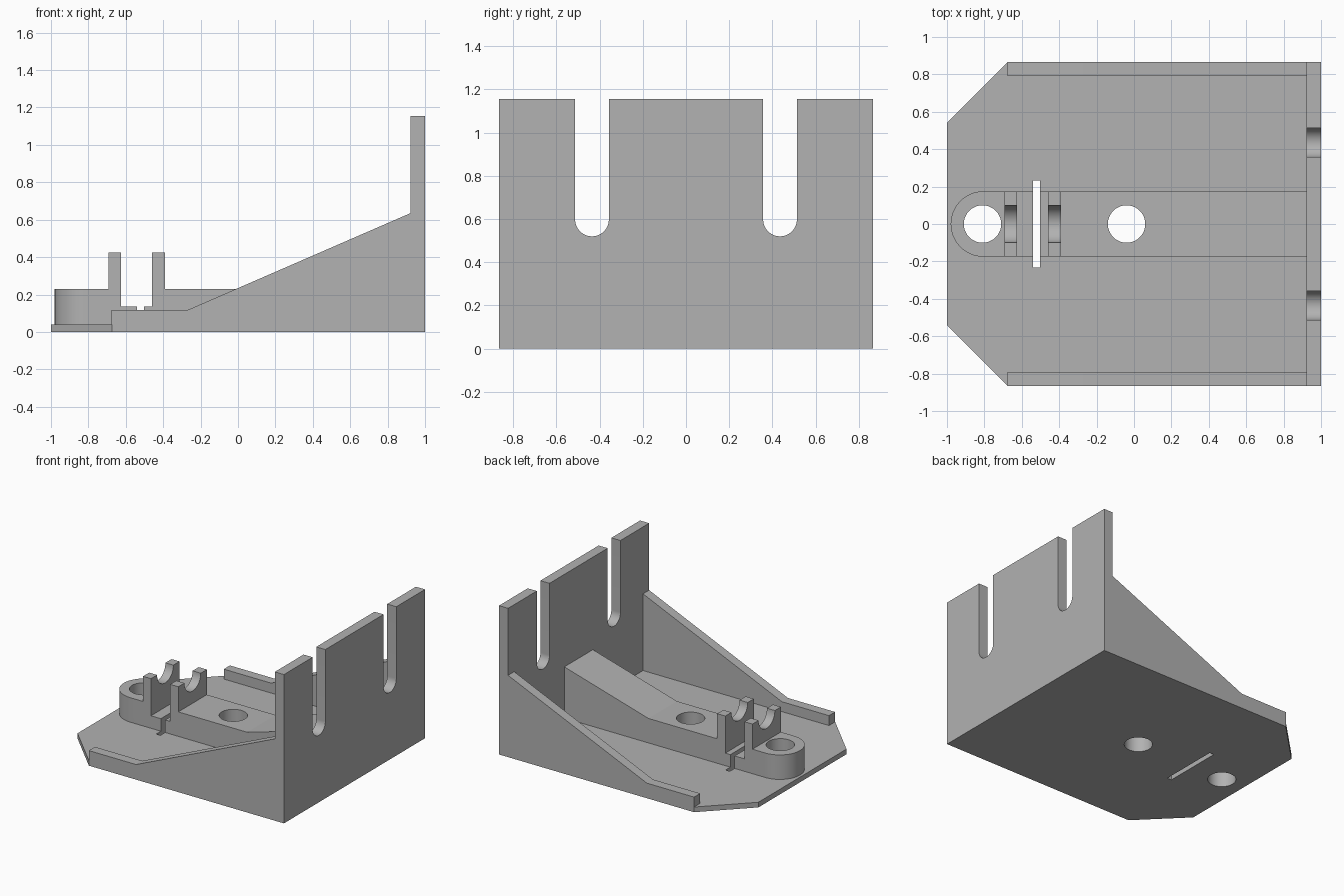
import bpy, bmesh, math
from mathutils import Vector

cube = bpy.data.objects.get("Cube")
if cube:
    bpy.data.objects.remove(cube, do_unlink=True)

grey = bpy.data.materials.new("plain grey")
grey.use_nodes = True
colour = (0.445, 0.445, 0.445, 1)
grey.diffuse_color = colour
grey.node_tree.nodes["Principled BSDF"].inputs["Base Color"].default_value = colour


def prism(name, points, axis, low, high):
    """Extrude a closed 2D outline along an axis from low to high."""
    place = {"x": lambda a, b, t: (t, a, b),
             "y": lambda a, b, t: (a, t, b),
             "z": lambda a, b, t: (a, b, t)}[axis]
    bm = bmesh.new()
    face = bm.faces.new([bm.verts.new(place(a, b, low)) for a, b in points])
    out = bmesh.ops.extrude_face_region(bm, geom=[face])
    verts = [v for v in out["geom"] if isinstance(v, bmesh.types.BMVert)]
    bmesh.ops.translate(bm, verts=verts, vec=Vector(place(0, 0, high - low)))
    bmesh.ops.recalc_face_normals(bm, faces=bm.faces)
    mesh = bpy.data.meshes.new(name)
    bm.to_mesh(mesh)
    bm.free()
    mesh.materials.append(grey)
    obj = bpy.data.objects.new(name, mesh)
    bpy.context.collection.objects.link(obj)
    return obj


def arc(cx, cy, r, start, end, steps=32):
    angles = [math.radians(start + (end - start) * i / steps) for i in range(steps + 1)]
    return [(cx + r * math.cos(a), cy + r * math.sin(a)) for a in angles]


def rect(a0, a1, b0, b1):
    return [(a0, b0), (a1, b0), (a1, b1), (a0, b1)]


def carve(obj, cutters, operation="DIFFERENCE"):
    """Apply booleans to a part, then discard the cutters."""
    for cutter in cutters:
        cutter.hide_render = True
        mod = obj.modifiers.new("carve", "BOOLEAN")
        mod.operation, mod.solver, mod.object = operation, "EXACT", cutter
        bpy.context.view_layer.objects.active = obj
        bpy.ops.object.modifier_apply(modifier=mod.name)
        bpy.data.objects.remove(cutter, do_unlink=True)


def through_cuts():
    """Two bolt holes and the narrow strap slot."""
    holes = [prism("hole_cutter", arc(x, 0, 0.1, 0, 360, 48)[:-1], "z", -0.2, 0.8)
             for x in (-0.81, -0.04)]
    return holes + [prism("slot_cutter", rect(-0.54, -0.503, -0.233, 0.233), "z", -0.2, 0.8)]


HALF, FLOOR, WALL_X = 0.865, 0.04, 0.922

# Base plate with chamfered front corners
base = prism("base_plate", [(-1, -0.54), (-0.675, -HALF), (1, -HALF),
                            (1, HALF), (-0.675, HALF), (-1, 0.54)], "z", 0, FLOOR)
carve(base, through_cuts())

# Sloping side walls
slope = [(-0.675, FLOOR), (-0.675, 0.117), (-0.27, 0.117), (WALL_X, 0.635), (WALL_X, FLOOR)]
prism("left_side_wall", slope, "y", 0.79, HALF)
prism("right_side_wall", slope, "y", -HALF, -0.79)

# Upright end wall with two round-bottomed open slots
outline = [(-HALF, FLOOR), (-HALF, 1.155)]
for y in (-0.435, 0.435):
    outline += [(y - 0.078, 1.155)] + arc(y, 0.598, 0.078, 180, 360) + [(y + 0.078, 1.155)]
outline += [(HALF, 1.155), (HALF, FLOOR)]
end_wall = prism("end_wall", outline, "x", WALL_X, 1)

# Central rib with two cradle posts, rounded at its free end
rib = prism("central_rib", [
    (-1.1, FLOOR), (-1.1, 0.23), (-0.693, 0.23), (-0.693, 0.425), (-0.625, 0.425),
    (-0.625, 0.137), (-0.46, 0.137), (-0.46, 0.425), (-0.39, 0.425), (-0.39, 0.23),
    (0.2, 0.23), (WALL_X, 0.437), (WALL_X, FLOOR)], "y", -0.3, 0.3)
plan = arc(-0.805, 0, 0.175, 90, 270) + [(WALL_X, -0.175), (WALL_X, 0.175)]
carve(rib, [prism("plan_cutter", plan, "z", -0.1, 0.8)], "INTERSECT")
cradle = prism("cradle_cutter", arc(0, 0.425, 0.1, 0, 360, 48)[:-1], "x", -0.75, -0.3)
carve(rib, [cradle] + through_cuts())

# Smooth the round surfaces while keeping edges crisp
bpy.ops.object.select_all(action="DESELECT")
for part in (base, end_wall, rib):
    part.select_set(True)
bpy.context.view_layer.objects.active = rib
bpy.ops.object.shade_smooth_by_angle(angle=math.radians(15))
